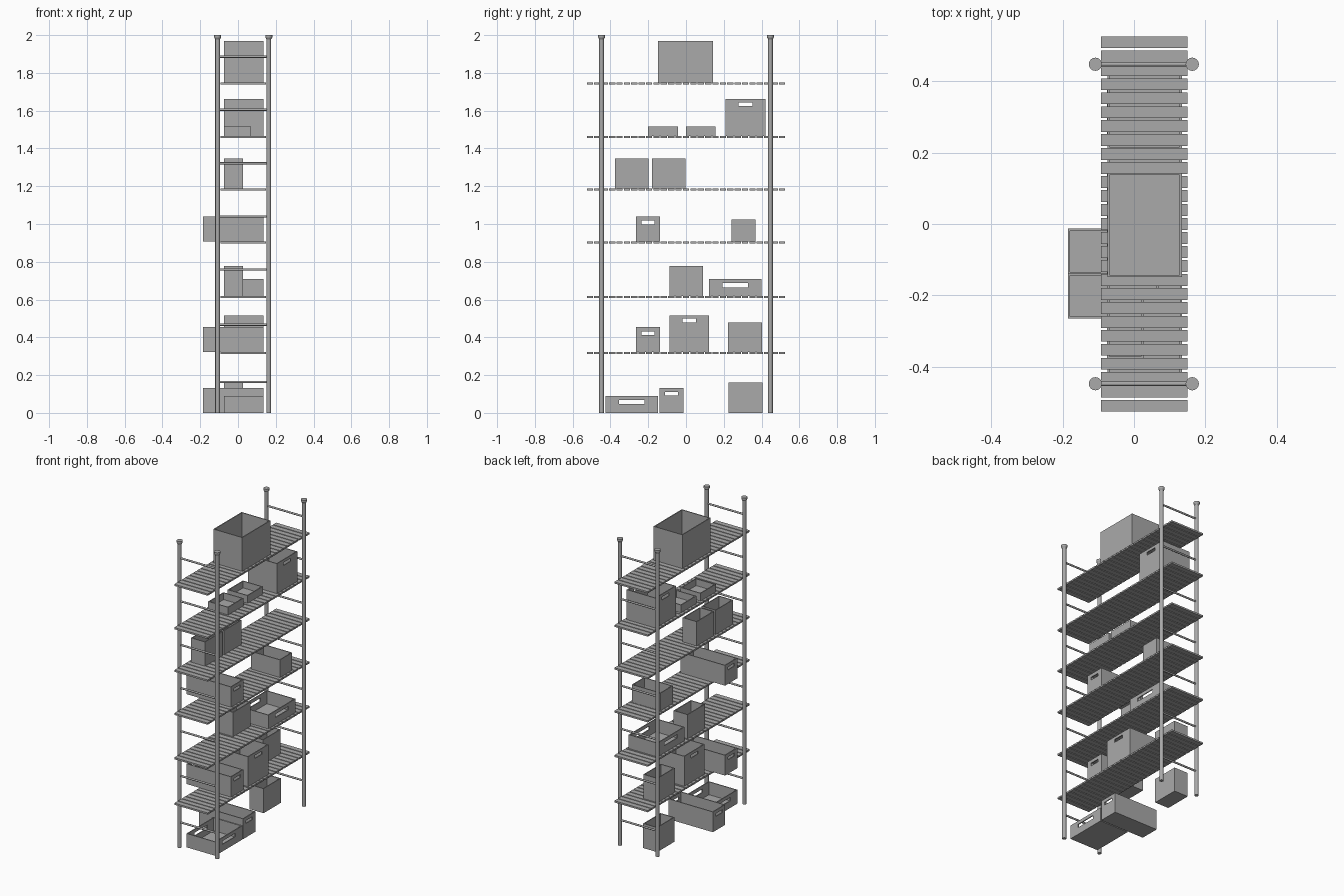
import bpy, bmesh, math
from mathutils import Matrix, Vector

cube = bpy.data.objects.get("Cube")
if cube:
    bpy.data.objects.remove(cube, do_unlink=True)

GREY = (0.4, 0.4, 0.4, 1)
metal = bpy.data.materials.new("plain grey")
metal.use_nodes = True
metal.diffuse_color = GREY
metal.node_tree.nodes["Principled BSDF"].inputs["Base Color"].default_value = GREY


def finish(bm, name, smooth=False):
    bmesh.ops.recalc_face_normals(bm, faces=bm.faces)
    mesh = bpy.data.meshes.new(name)
    bm.to_mesh(mesh)
    bm.free()
    mesh.materials.append(metal)
    obj = bpy.data.objects.new(name, mesh)
    bpy.context.collection.objects.link(obj)
    if smooth:
        bpy.ops.object.select_all(action='DESELECT')
        obj.select_set(True)
        bpy.context.view_layer.objects.active = obj
        bpy.ops.object.shade_smooth_by_angle(angle=math.radians(40))
    return obj


def slab(bm, x, y, z):
    lo, hi = Vector((x[0], y[0], z[0])), Vector((x[1], y[1], z[1]))
    m = Matrix.Translation((lo + hi) / 2) @ Matrix.Diagonal((*(hi - lo), 1))
    bmesh.ops.create_cube(bm, size=1, matrix=m)


def rod(bm, start, end, r_start, r_end=None, sides=16):
    a, b = Vector(start), Vector(end)
    m = Matrix.Translation((a + b) / 2) @ (b - a).to_track_quat('Z', 'Y').to_matrix().to_4x4()
    bmesh.ops.create_cone(bm, cap_ends=True, segments=sides, radius1=r_start,
                          radius2=r_end or r_start, depth=(b - a).length, matrix=m)


def end_panel(bm, x, y, z, grip):
    """End wall of a bin, with a rectangular hand hole through it."""
    def ring(ys, zs):
        return [bm.verts.new((x[0], ys[i], zs[j])) for i, j in ((0, 0), (1, 0), (1, 1), (0, 1))]
    outer, inner = ring(y, z), ring(grip[:2], grip[2:])
    faces = [bm.faces.new((outer[i], outer[(i + 1) % 4], inner[(i + 1) % 4], inner[i]))
             for i in range(4)]
    grown = bmesh.ops.extrude_face_region(bm, geom=faces, use_keep_orig=True)["geom"]
    bmesh.ops.translate(bm, vec=(x[1] - x[0], 0, 0),
                        verts=[v for v in grown if isinstance(v, bmesh.types.BMVert)])


WALL = 0.006


def bin_box(name, x, y, z, grip=None):
    """Open-topped storage bin."""
    bm = bmesh.new()
    slab(bm, (x[0] + WALL, x[1] - WALL), (y[0] + WALL, y[1] - WALL), (z[0], z[0] + WALL))
    for wall in ((y[0], y[0] + WALL), (y[1] - WALL, y[1])):
        slab(bm, (x[0] + WALL, x[1] - WALL), wall, z)
    for wall in ((x[0], x[0] + WALL), (x[1] - WALL, x[1])):
        if grip:
            end_panel(bm, wall, y, z, grip)
        else:
            slab(bm, wall, y, z)
    finish(bm, name)


# Posts with flared caps
POST_X, POST_Y = (-0.108, 0.163), (-0.447, 0.447)
for side, px in zip(("right", "left"), POST_X):
    for end, py in zip(("front", "back"), POST_Y):
        bm = bmesh.new()
        rod(bm, (px, py, 0), (px, py, 1.985), 0.0125)
        rod(bm, (px, py, 1.978), (px, py, 1.988), 0.0125, 0.0185)
        rod(bm, (px, py, 1.988), (px, py, 2), 0.0185)
        finish(bm, f"{end}_{side}_post", True)

# Ladder rungs joining each pair of posts
for end, py in zip(("front", "back"), POST_Y):
    bm = bmesh.new()
    for z in (0.164, 0.467, 0.759, 1.04, 1.321, 1.605, 1.886):
        rod(bm, (POST_X[0], py, z), (POST_X[1], py, z), 0.006, sides=12)
    finish(bm, f"{end}_rungs", True)

# Slatted shelves
SHELVES = (0.316, 0.613, 0.902, 1.183, 1.461, 1.743)
SLATS, GAP, HALF = 27, 0.006, 0.525
pitch = (2 * HALF + GAP) / SLATS
for n, z in enumerate(SHELVES):
    bm = bmesh.new()
    for i in range(SLATS):
        y = -HALF + i * pitch
        slab(bm, (-0.092, 0.149), (y, y + pitch - GAP), (z - 0.0055, z + 0.0055))
    finish(bm, f"shelf_{n + 1}")

# Bins: level, depth kind, front y, back y, height, hand hole (width, drop from rim, height)
DEPTH = {"long": (-0.185, 0.135), "full": (-0.074, 0.134),
         "half": (-0.075, 0.026), "tray": (-0.075, 0.069)}
SMALL = (0.067, 0.022, 0.019)
TALL = (0.072, 0.018, 0.02)
WIDE = (0.135, 0.022, 0.022)
BINS = (
    (0, "full", -0.425, -0.147, 0.09, WIDE),
    (0, "long", -0.14, -0.013, 0.132, SMALL),
    (0, "half", 0.226, 0.404, 0.16, None),
    (1, "long", -0.265, -0.138, 0.132, SMALL),
    (1, "full", -0.087, 0.123, 0.195, TALL),
    (1, "half", 0.222, 0.402, 0.158, None),
    (2, "half", -0.087, 0.091, 0.158, None),
    (2, "full", 0.121, 0.4, 0.09, WIDE),
    (3, "long", -0.265, -0.138, 0.132, SMALL),
    (3, "full", 0.241, 0.367, 0.115, None),
    (4, "half", -0.377, -0.199, 0.158, None),
    (4, "half", -0.181, -0.003, 0.158, None),
    (5, "tray", -0.2, -0.043, 0.05, None),
    (5, "tray", 0, 0.157, 0.05, None),
    (5, "full", 0.21, 0.42, 0.195, TALL),
    (6, "full", -0.148, 0.143, 0.22, None),
)
for n, (level, kind, y0, y1, height, hole) in enumerate(BINS):
    base = SHELVES[level - 1] + 0.0055 if level else 0
    top = base + height
    grip = None
    if hole:
        mid, (width, drop, tall) = (y0 + y1) / 2, hole
        grip = (mid - width / 2, mid + width / 2, top - drop - tall, top - drop)
    bin_box(f"{kind}_bin_{n + 1}", DEPTH[kind], (y0, y1), (base, top), grip)
